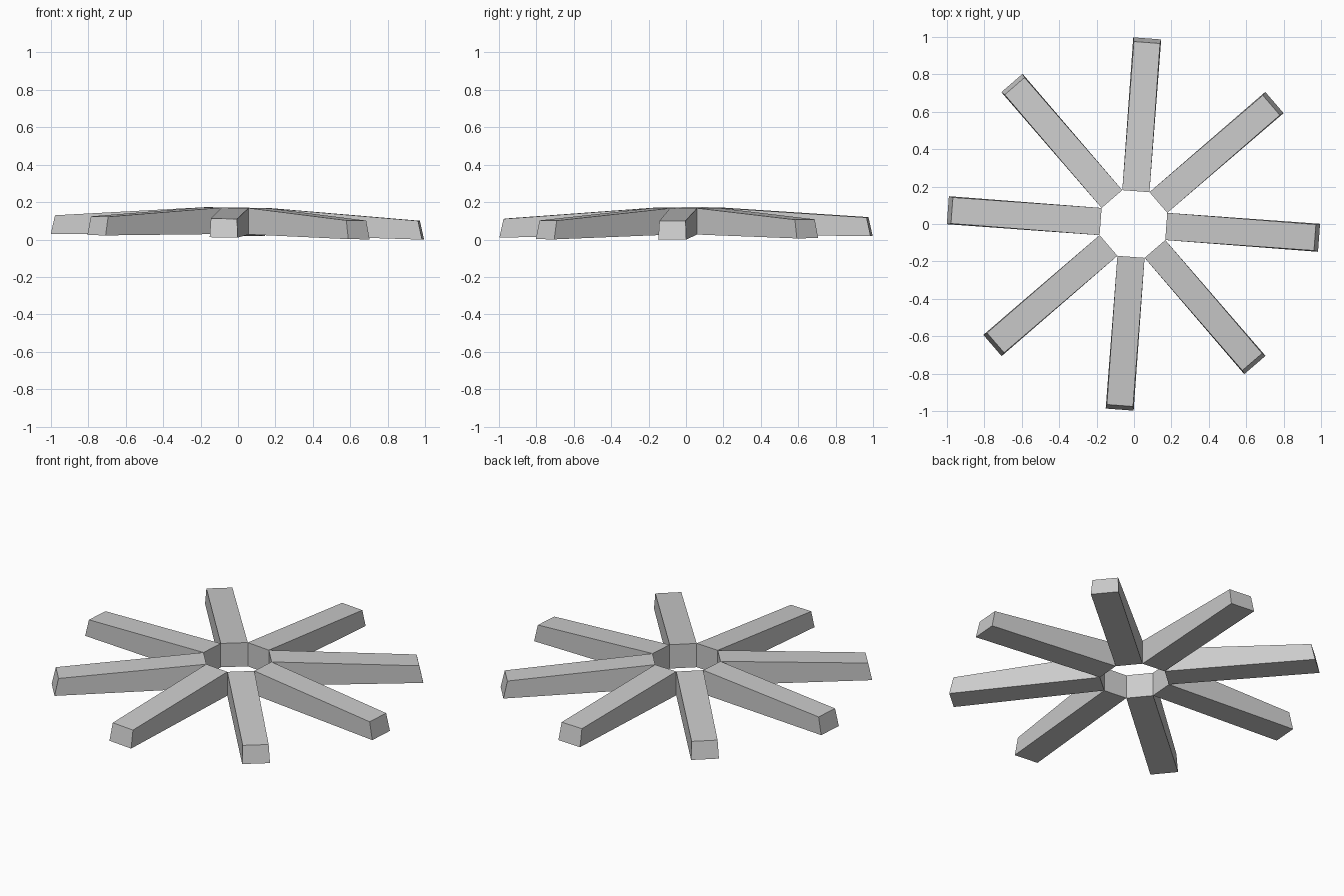
import bpy
import bmesh
import math
from mathutils import Matrix

cube = bpy.data.objects.get("Cube")
if cube:
    bpy.data.objects.remove(cube, do_unlink=True)

# Single plain grey
grey = bpy.data.materials.new("plain grey")
grey.use_nodes = True
colour = (0.6, 0.6, 0.6, 1)
grey.diffuse_color = colour
grey.node_tree.nodes["Principled BSDF"].inputs["Base Color"].default_value = colour

ARMS = 8
INNER = 0.176                                # apothem of the open octagonal hub
INNER_HALF = INNER * math.tan(math.pi / ARMS)
TURN = math.radians(-4.25)                   # small spin of the whole wheel

# Slight lean of the whole wheel
lean = Matrix.Identity(4)
lean[2][0], lean[2][1] = -0.015, 0.005
lean[0][3] = -0.003


def section(bm, r_low, r_high, half_low, half_high, low, high):
    """Four-sided cross-section of an arm, going round from the bottom."""
    return [bm.verts.new(p) for p in (
        (r_low, -half_low, low), (r_low, half_low, low),
        (r_high, half_high, high), (r_high, -half_high, high))]


def make_arm(name, angle):
    bm = bmesh.new()
    inner = section(bm, INNER, INNER, INNER_HALF, INNER_HALF, 0.029, 0.17)
    outer = section(bm, 0.995, 0.973, 0.075, 0.07, 0.015, 0.115)
    bm.faces.new(inner)
    bm.faces.new(outer)
    for i in range(4):
        j = (i + 1) % 4
        bm.faces.new((inner[i], inner[j], outer[j], outer[i]))
    bm.transform(lean @ Matrix.Rotation(angle, 4, "Z"))
    bmesh.ops.recalc_face_normals(bm, faces=bm.faces)
    mesh = bpy.data.meshes.new(name)
    bm.to_mesh(mesh)
    bm.free()
    mesh.materials.append(grey)
    bpy.context.collection.objects.link(bpy.data.objects.new(name, mesh))


# Tapered arms around the hub
for k in range(ARMS):
    make_arm(f"arm_{k + 1}", TURN + k * math.tau / ARMS)
